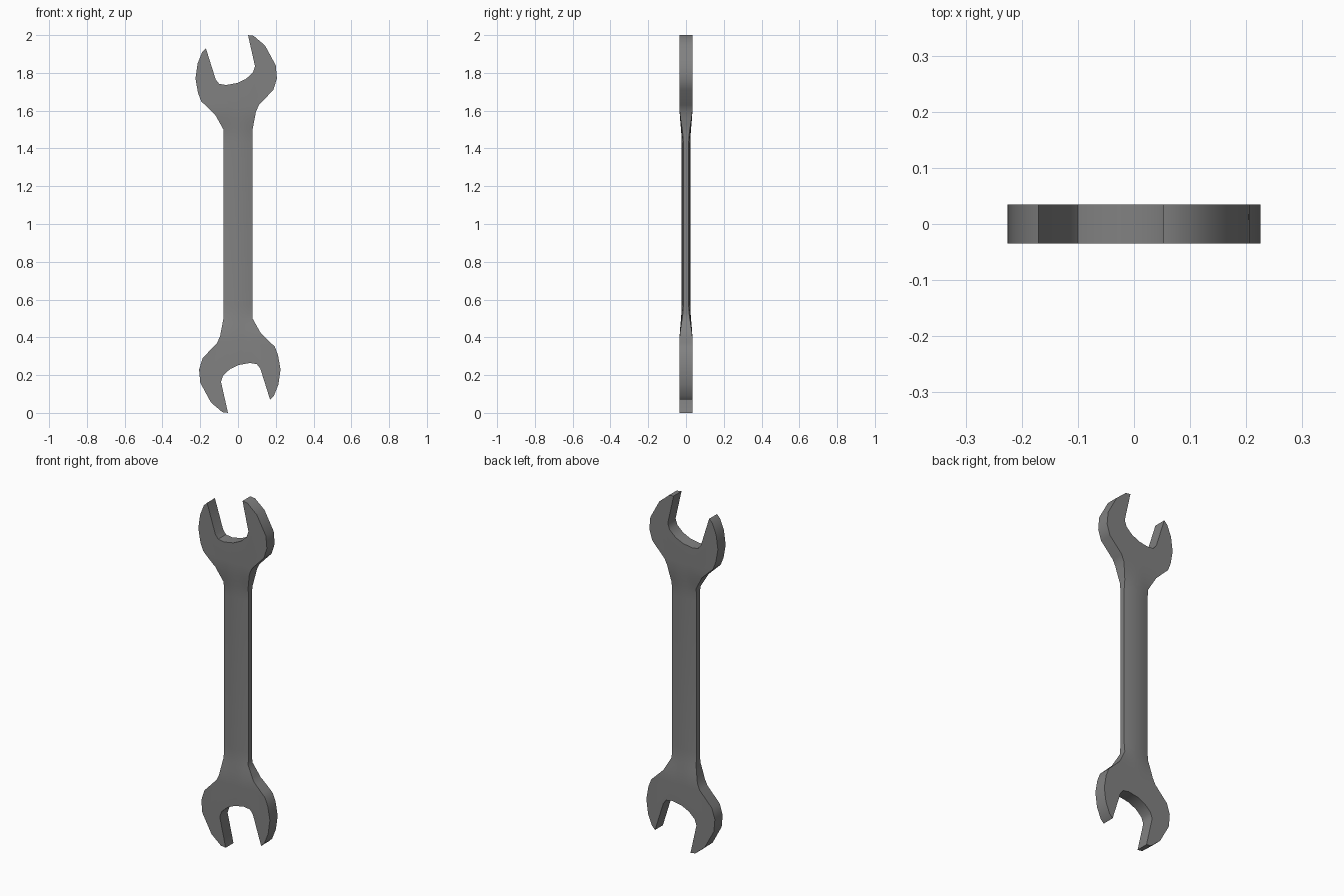
import bpy, bmesh, math
from mathutils import Vector

cube = bpy.data.objects.get("Cube")
if cube:
    bpy.data.objects.remove(cube, do_unlink=True)

HEAD_HALF, RIDGE_HALF, EDGE_HALF, SHAFT_HALF_W = 0.035, 0.023, 0.014, 0.077

steel = bpy.data.materials.new("dark_steel")
steel.use_nodes = True
colour = (0.22, 0.22, 0.22, 1)
steel.diffuse_color = colour
steel.node_tree.nodes["Principled BSDF"].inputs["Base Color"].default_value = colour

# Outline of the upper half (x, z), from the left shaft edge round the jaw
upper = [(-.077, 1.5), (-.12, 1.577), (-.195, 1.65), (-.212, 1.695), (-.225, 1.77),
         (-.214, 1.85), (-.19, 1.91), (-.17, 1.93), (-.118, 1.765), (-.1, 1.742),
         (-.063, 1.736), (-.005, 1.746), (.042, 1.768), (.079, 1.802), (.09, 1.836),
         (.053, 2), (.083, 1.996), (.143, 1.945), (.2, 1.84), (.206, 1.77),
         (.187, 1.71), (.111, 1.63), (.095, 1.595), (.077, 1.5)]
# The lower half is the same shape turned half a revolution
outline = upper + [(-x, 2 - z) for x, z in upper]


def half_thickness(x, z):
    """Flat heads blending into a shaft with a shallow domed section."""
    t = min(max((abs(z - 1) - 0.43) / 0.2, 0), 1)
    t = t * t * (3 - 2 * t)
    u = min(abs(x) / SHAFT_HALF_W, 1)
    shaft = RIDGE_HALF + (EDGE_HALF - RIDGE_HALF) * u * u
    return shaft + (HEAD_HALF - shaft) * t


bm = bmesh.new()
face = bm.faces.new([bm.verts.new((x, -HEAD_HALF, z)) for x, z in outline])
solid = bmesh.ops.extrude_face_region(bm, geom=[face])
bmesh.ops.translate(bm, vec=(0, 2 * HEAD_HALF, 0),
                    verts=[v for v in solid["geom"] if isinstance(v, bmesh.types.BMVert)])

# Cross cuts carry the thickness blend; lengthwise cuts carry the dome
def cut(point, normal, faces):
    edges = {e for f in faces for e in f.edges}
    verts = {v for f in faces for v in f.verts}
    bmesh.ops.bisect_plane(bm, geom=list(verts) + list(edges) + list(faces),
                           plane_co=point, plane_no=normal, dist=1e-5)

for d in (0.43, 0.47, 0.5, 0.53, 0.56, 0.595, 0.63):
    for s in (-1, 1):
        cut((0, 0, 1 + s * d), (0, 0, 1), bm.faces[:])
for x in (-0.052, -0.026, 0, 0.026, 0.052):
    middle = [f for f in bm.faces if abs(f.calc_center_median().z - 1) < 0.63]
    cut((x, 0, 0), (1, 0, 0), middle)

for v in bm.verts:
    v.co.y = math.copysign(half_thickness(v.co.x, v.co.z), v.co.y)
bmesh.ops.recalc_face_normals(bm, faces=bm.faces[:])

mesh = bpy.data.meshes.new("open_ended_wrench")
bm.to_mesh(mesh)
bm.free()
mesh.materials.append(steel)
wrench = bpy.data.objects.new("open_ended_wrench", mesh)
bpy.context.collection.objects.link(wrench)

# Soft curves with crisp rims
bpy.ops.object.select_all(action='DESELECT')
wrench.select_set(True)
bpy.context.view_layer.objects.active = wrench
bpy.ops.object.shade_smooth_by_angle(angle=math.radians(40))
